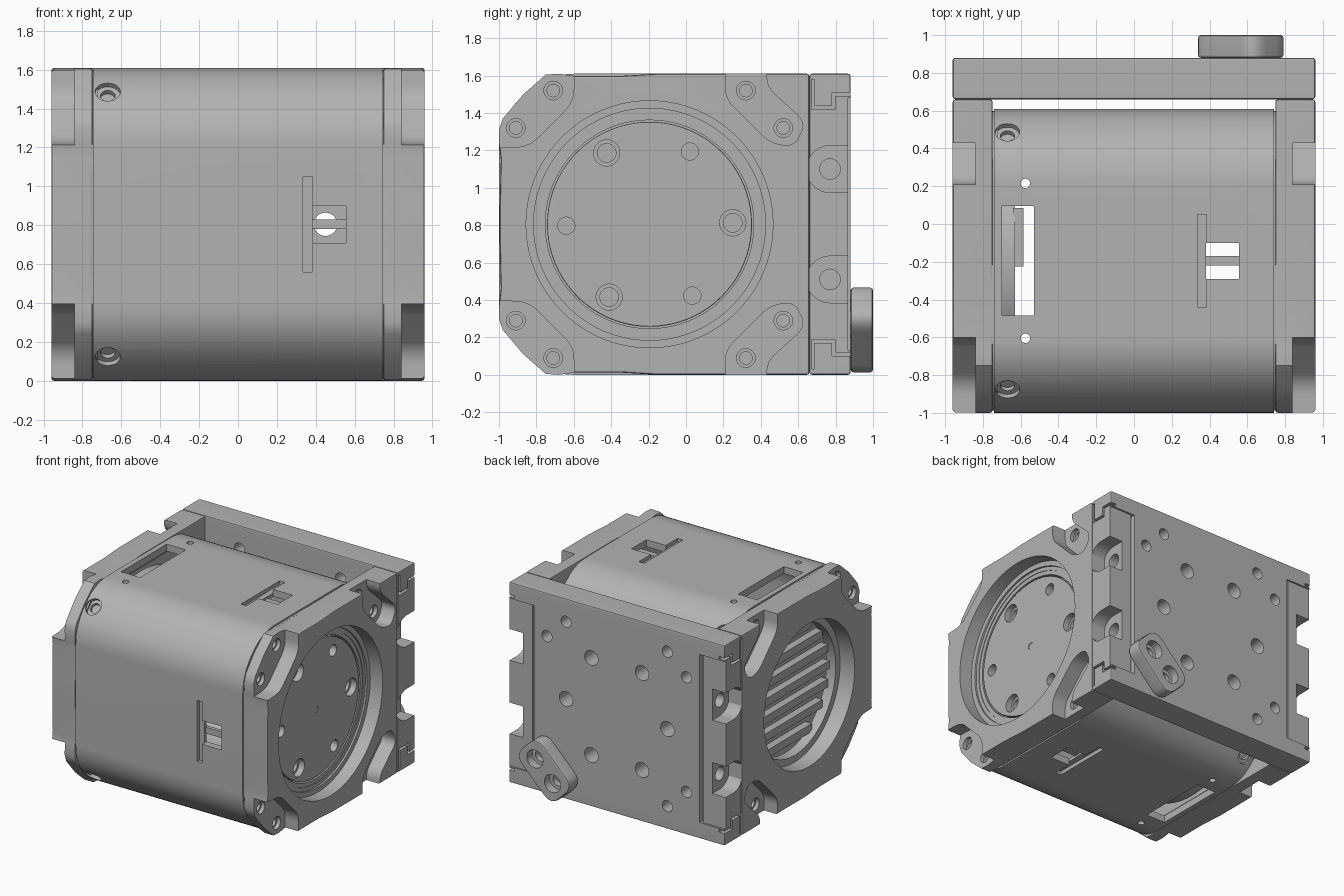
import bpy, bmesh, math
from mathutils import Matrix, Vector

old = bpy.data.objects.get("Cube")
if old:
    bpy.data.objects.remove(old, do_unlink=True)

CY, CZ, H = -0.195, 0.805, 1.61      # drum axis and overall height

metal = bpy.data.materials.new("machined_grey")
metal.use_nodes = True
metal.diffuse_color = (0.45, 0.45, 0.45, 1)
metal.node_tree.nodes["Principled BSDF"].inputs["Base Color"].default_value = (0.45, 0.45, 0.45, 1)


def circle(u, v, r, n=40):
    return [(u + r * math.cos(2 * math.pi * i / n), v + r * math.sin(2 * math.pi * i / n)) for i in range(n)]


def rect(u0, u1, v0, v1):
    return [(u0, v0), (u1, v0), (u1, v1), (u0, v1)]


def rounded(pts, r, seg=6):
    """Round every corner of an outline."""
    out = []
    for i, p in enumerate(pts):
        p = Vector(p)
        a, b = Vector(pts[i - 1]) - p, Vector(pts[(i + 1) % len(pts)]) - p
        p0 = p + a.normalized() * min(r, a.length * 0.48)
        p1 = p + b.normalized() * min(r, b.length * 0.48)
        for k in range(seg + 1):
            t = k / seg
            q = p0 * (1 - t) ** 2 + p * 2 * t * (1 - t) + p1 * t * t
            out.append((q.x, q.y))
    return out


def flip(pts):
    return [(u, H - v) for u, v in pts]


def prism(name, pts, axis, a, b, matrix=None):
    """Extrude an outline along an axis from a to b."""
    place = {"x": lambda u, v, h: (h, u, v), "y": lambda u, v, h: (u, h, v), "z": lambda u, v, h: (u, v, h)}[axis]
    bm = bmesh.new()
    face = bm.faces.new([bm.verts.new(place(u, v, a)) for u, v in pts])
    ext = bmesh.ops.extrude_face_region(bm, geom=[face])
    move = Vector(place(0, 0, b - a))
    bmesh.ops.translate(bm, vec=move, verts=[g for g in ext["geom"] if isinstance(g, bmesh.types.BMVert)])
    bmesh.ops.recalc_face_normals(bm, faces=bm.faces)
    if matrix:
        bm.transform(matrix)
    mesh = bpy.data.meshes.new(name)
    bm.to_mesh(mesh)
    bm.free()
    mesh.materials.append(metal)
    obj = bpy.data.objects.new(name, mesh)
    bpy.context.scene.collection.objects.link(obj)
    return obj


def activate(obj):
    bpy.ops.object.select_all(action="DESELECT")
    obj.select_set(True)
    bpy.context.view_layer.objects.active = obj


def bevel(obj, width):
    mod = obj.modifiers.new("bevel", "BEVEL")
    mod.width, mod.segments = width, 2
    mod.limit_method, mod.angle_limit = "ANGLE", math.radians(60)
    activate(obj)
    bpy.ops.object.modifier_apply(modifier=mod.name)


def cut(obj, pts, axis, a, b, matrix=None):
    tool = prism("cutter", pts, axis, a, b, matrix)
    tool.hide_render = True
    mod = obj.modifiers.new("cut", "BOOLEAN")
    mod.operation, mod.solver, mod.object = "DIFFERENCE", "EXACT", tool
    activate(obj)
    bpy.ops.object.modifier_apply(modifier=mod.name)
    bpy.data.objects.remove(tool, do_unlink=True)


def finish(obj):
    activate(obj)
    bpy.ops.object.shade_smooth_by_angle(angle=math.radians(28))
    mod = obj.modifiers.new("flat_faces", "WEIGHTED_NORMAL")
    mod.keep_sharp = True


def spin(deg):
    return Matrix.Translation((0, CY, CZ)) @ Matrix.Rotation(math.radians(deg), 4, "X")


# Drum shell: hollow square tube with rounded chamfers
octagon = [(0.805, -0.56), (0.805, 0.56), (0.56, 0.805), (-0.56, 0.805),
           (-0.805, 0.56), (-0.805, -0.56), (-0.56, -0.805), (0.56, -0.805)]
octagon = rounded(octagon, 0.16, 8)


def tube(scale):
    return [(CY + u * scale, CZ + v * scale) for u, v in octagon]


shell = prism("drum_shell", tube(1), "x", -0.742, 0.742)
cut(shell, tube(0.93), "x", -1, 1)
for k in range(4):
    turn = spin(90 * k)
    cut(shell, rect(0.335, 0.383, -0.245, 0.245), "z", 0.775, 0.9, turn)
    cut(shell, rect(0.382, 0.555, -0.095, 0.095), "z", 0.6, 0.9, turn)
    finish(prism("window_bar", rect(0.37, 0.56, -0.025, 0.025), "z", 0.73, 0.76, turn))
    # Countersunk blind screw holes on the chamfers
    corner = spin(90 * k + 45)
    cut(shell, circle(-0.67, 0, 0.065, 24), "z", 0.935, 1.1, corner)
    cut(shell, circle(-0.67, 0, 0.038, 24), "z", 0.91, 1.1, corner)
    # Access windows with connector plugs, top and bottom
    if k % 2 == 0:
        cut(shell, rect(-0.7, -0.53, -0.29, 0.29), "z", 0.6, 0.9, turn)
        for v in (-0.41, 0.41):
            cut(shell, circle(-0.575, v, 0.025, 16), "z", 0.6, 0.9, turn)
        s = 1 if k == 0 else -1
        finish(prism("connector_plug", rect(-0.64, -0.585, *sorted((-0.03 * s, 0.28 * s))), "z", 0.6, 0.66, turn))
finish(shell)

# End plate outline, corner pockets and slots (y, z)
upper = [(0.66, H), (-0.15, H), (-0.35, 1.598), (-0.6, 1.598), (-0.68, H), (-0.75, 1.605),
         (-0.87, 1.5), (-0.98, 1.37), (-1, 1.31), (-0.998, 1.22), (-0.99, 1.15), (-0.996, 0.9)]
outline = upper + flip(upper)[::-1]
front_pocket = rounded([(-0.6, 1.7), (-0.6, 1.46), (-0.84, 1.22), (-1.1, 1.21), (-1.1, 1.7)], 0.07)
rear_slot = rounded([(0.21, 1.7), (0.21, 1.48), (0.45, 1.24), (0.58, 1.22), (0.64, 1.35), (0.43, 1.54), (0.43, 1.7)], 0.06)
plate_screws = [(-0.71, 1.52), (-0.91, 1.32), (0.32, 1.52), (0.52, 1.32)]
# Stepped bores as (radius, depth position)
bores = {1: ((0.66, 0.85), (0.62, 0.835), (0.59, 0.6)), -1: ((0.575, 0.83), (0.52, 0.6))}

for side, s in (("left", 1), ("right", -1)):
    plate = prism(side + "_end_plate", outline, "x", 0.748 * s, 0.96 * s)
    bevel(plate, 0.014)
    for radius, depth in bores[s]:
        cut(plate, circle(CY, CZ, radius, 80), "x", depth * s, 1.1 * s)
    for mirror in (lambda p: p, flip):
        cut(plate, mirror(front_pocket), "x", 0.84 * s, 1.1 * s)
        cut(plate, mirror(rear_slot), "x", 0.84 * s, 1.1 * s)
        for u, v in mirror(plate_screws):
            cut(plate, circle(u, v, 0.05, 20), "x", 0.81 * s, 1.1 * s)
            cut(plate, circle(u, v, 0.034, 20), "x", 0.77 * s, 1.1 * s)
    finish(plate)
    # Lip joining the plate and the shell
    lip = prism(side + "_lip", tube(0.985), "x", 0.72 * s, 0.76 * s)
    cut(lip, tube(0.9), "x", 0.6 * s, 0.9 * s)
    finish(lip)

# Output disc with alternating large and small holes
ring = prism("disc_ring", circle(CY, CZ, 0.6, 80), "x", 0.76, 0.83)
cut(ring, circle(CY, CZ, 0.557, 80), "x", 0.6, 1)
finish(ring)
disc = prism("output_disc", circle(CY, CZ, 0.548, 80), "x", 0.62, 0.83)
bevel(disc, 0.008)
for k in range(6):
    a = math.radians(60 * k + 1)
    u, v = CY + 0.445 * math.cos(a), CZ + 0.445 * math.sin(a)
    big = k % 2 == 0
    cut(disc, circle(u, v, 0.07 if big else 0.046, 28), "x", 0.78 if big else 0.74, 1)
    if big:
        cut(disc, circle(u, v, 0.05, 28), "x", 0.7, 1)
cut(disc, circle(CY, CZ, 0.028, 20), "x", 0.825, 1)
finish(disc)
carrier = prism("disc_carrier", circle(CY, CZ, 0.62, 80), "x", 0.6, 0.76)
cut(carrier, circle(CY, CZ, 0.545, 80), "x", 0.5, 1)
finish(carrier)

# Finned disc inside the right end plate
finish(prism("finned_disc", circle(CY, CZ, 0.7, 80), "x", -0.72, -0.63))
for k in range(-3, 4):
    z = 0.14 * k
    w = math.sqrt(0.51 ** 2 - z * z)
    finish(prism("disc_fin", rect(CY - w, CY + w, CZ + z - 0.032, CZ + z + 0.032), "x", -0.78, -0.7))

# Rear mounting plate
rear = prism("rear_plate", rect(-0.96, 0.96, 0, H), "y", 0.66, 0.88)
bevel(rear, 0.014)
hooks = [rect(0.67, 0.688, 1.42, 1.58), rect(0.67, 0.8, 1.42, 1.44),
         rect(0.78, 0.8, 1.42, 1.51), rect(0.78, 0.95, 1.49, 1.51)]
arch = [(1, 0.125), (1, -0.125)] + [(0.77 - 0.125 * math.sin(math.pi * i / 16), -0.125 * math.cos(math.pi * i / 16)) for i in range(17)]
arch = [(max(u, 0.655), v) for u, v in arch]
for s in (1, -1):
    # Lowered side strip with a groove along its inner edge
    cut(rear, rect(*sorted((0.755 * s, 1.1 * s)), 0.13, 1.48), "y", 0.866, 1)
    cut(rear, rect(*sorted((0.735 * s, 0.757 * s)), 0.13, 1.48), "y", 0.82, 1)
    for z in (0.51, 1.1):
        cut(rear, [(u, v + z) for u, v in arch], "x", 0.84 * s, 1.1 * s)
        cut(rear, circle(0.77, z, 0.055, 24), "x", 0.76 * s, 1.1 * s)
    for hook in hooks:
        for pts in (hook, flip(hook)):
            cut(rear, pts, "x", 0.91 * s, 1.1 * s)
    # Plain corner holes
    for u, v in ((0.45, 1.425), (0.62, 1.265)):
        for w in (v, H - v):
            cut(rear, circle(u * s, w, 0.045, 24), "y", 0.5, 1)
# Hexagon of larger holes
for k in range(6):
    a = math.radians(60 * k)
    cut(rear, circle(0.45 * math.cos(a), CZ + 0.45 * math.sin(a), 0.06, 28), "y", 0.5, 1)
finish(rear)

# Diagonal two-hole clamp on the rear
c = math.sqrt(0.5)


def diagonal(pts):
    return [(0.565 + c * (u - v), 0.24 + c * (u + v)) for u, v in pts]


clamp = prism("rear_clamp", diagonal(rounded(rect(-0.23, 0.23, -0.14, 0.14), 0.1)), "y", 0.88, 1.0)
bevel(clamp, 0.015)
for u in (-0.11, 0.11):
    cut(clamp, diagonal(circle(u, 0, 0.072, 28)), "y", 0.93, 1.1)
    cut(clamp, diagonal(circle(u, 0, 0.045, 28)), "y", 0.8, 1.1)
finish(clamp)
